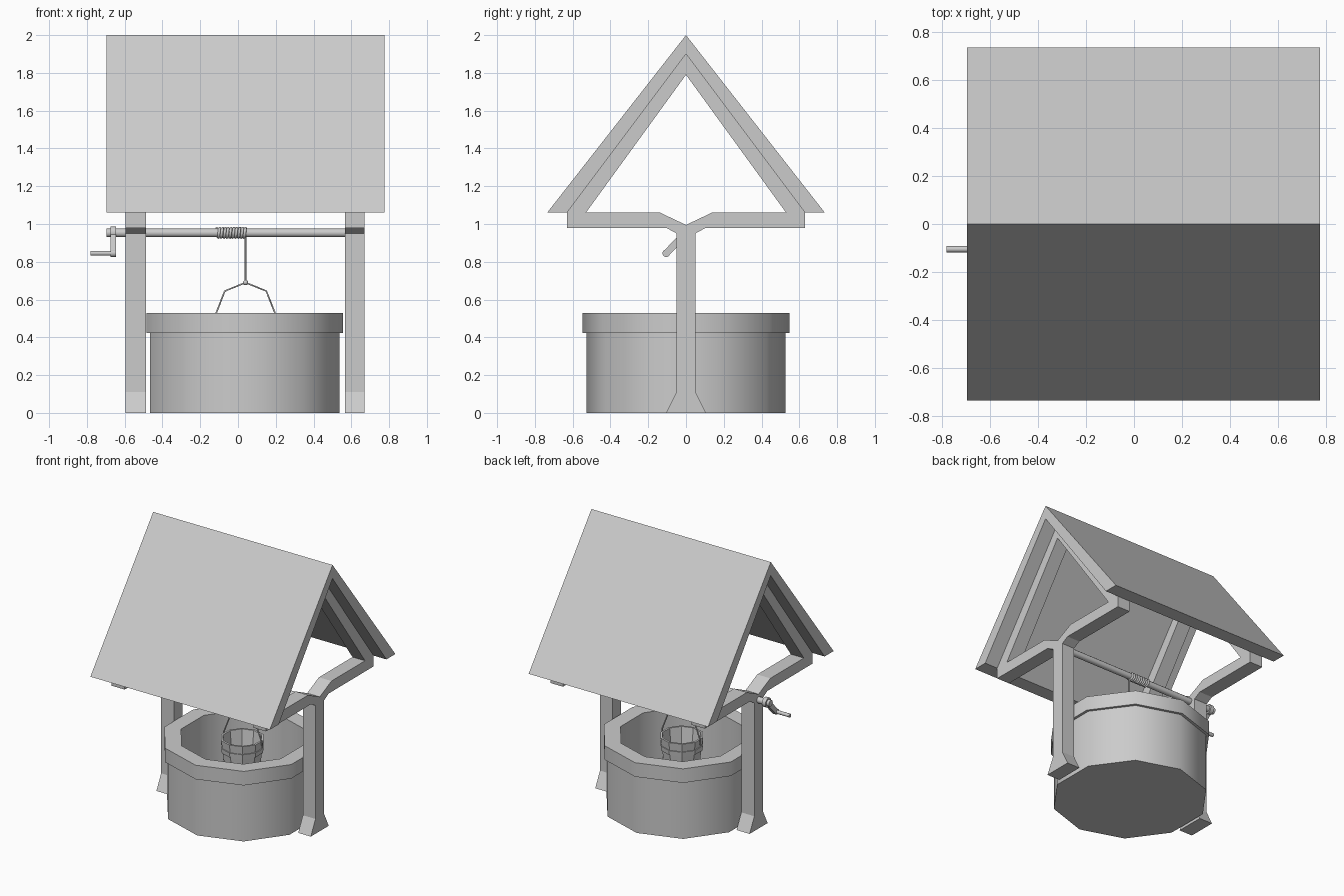
import bpy, bmesh, math
from mathutils import Vector

cube = bpy.data.objects.get("Cube")
if cube:
    bpy.data.objects.remove(cube, do_unlink=True)

grey = bpy.data.materials.new("plain grey")
grey.use_nodes = True
grey.diffuse_color = (0.6, 0.6, 0.6, 1)
bsdf = next(n for n in grey.node_tree.nodes if n.type == 'BSDF_PRINCIPLED')
bsdf.inputs["Base Color"].default_value = (0.6, 0.6, 0.6, 1)

CX = 0.035      # axis of the well and bucket
AXLE_Z = 0.953


def finish(name, bm, smooth=None):
    bmesh.ops.recalc_face_normals(bm, faces=bm.faces)
    mesh = bpy.data.meshes.new(name)
    bm.to_mesh(mesh)
    bm.free()
    obj = bpy.data.objects.new(name, mesh)
    bpy.context.collection.objects.link(obj)
    mesh.materials.append(grey)
    if smooth:
        bpy.ops.object.select_all(action='DESELECT')
        obj.select_set(True)
        bpy.context.view_layer.objects.active = obj
        bpy.ops.object.shade_smooth_by_angle(angle=math.radians(smooth))
    return obj


def mirrored_prism(name, profile, x0, x1):
    """Half profile in (y, z), extruded along x and mirrored across y = 0."""
    bm = bmesh.new()
    face = bm.faces.new([bm.verts.new((x0, y, z)) for y, z in profile])
    ext = bmesh.ops.extrude_face_region(bm, geom=[face], use_keep_orig=True)
    moved = [v for v in ext["geom"] if isinstance(v, bmesh.types.BMVert)]
    bmesh.ops.translate(bm, verts=moved, vec=(x1 - x0, 0, 0))
    inner = [f for f in bm.faces if all(abs(v.co.y) < 1e-5 for v in f.verts)]
    bmesh.ops.delete(bm, geom=inner, context='FACES_ONLY')
    obj = finish(name, bm)
    mod = obj.modifiers.new("mirror", 'MIRROR')
    mod.use_axis = (False, True, False)
    mod.use_clip = True
    return obj


def lathe(name, profile, sides, smooth=None, closed=True):
    """Turn an (r, z) profile about the well axis, corner on the y axis."""
    bm = bmesh.new()
    rings = []
    for i in range(sides):
        a = math.pi / 2 + math.tau * i / sides
        rings.append([bm.verts.new((CX + r * math.cos(a), r * math.sin(a), z))
                      for r, z in profile])
    n = len(profile)
    for i in range(sides):
        a, b = rings[i], rings[(i + 1) % sides]
        for j in range(n if closed else n - 1):
            k = (j + 1) % n
            bm.faces.new((a[j], b[j], b[k], a[k]))
    return finish(name, bm, smooth)


def rod(name, p, q, radius, sides=12):
    p, q = Vector(p), Vector(q)
    bm = bmesh.new()
    bmesh.ops.create_cone(bm, cap_ends=True, segments=sides, radius1=radius,
                          radius2=radius, depth=(q - p).length)
    bm.transform((q - p).to_track_quat('Z', 'Y').to_matrix().to_4x4())
    bmesh.ops.translate(bm, verts=bm.verts, vec=(p + q) / 2)
    return finish(name, bm, 50)


def wire(name, points, radius):
    curve = bpy.data.curves.new(name, 'CURVE')
    curve.dimensions = '3D'
    curve.bevel_depth = radius
    curve.bevel_resolution = 1
    curve.use_fill_caps = True
    spline = curve.splines.new('POLY')
    spline.points.add(len(points) - 1)
    for pt, co in zip(spline.points, points):
        pt.co = (*co, 1)
    obj = bpy.data.objects.new(name, curve)
    bpy.context.collection.objects.link(obj)
    curve.materials.append(grey)
    return obj


# Roof: two thick sloping slabs
mirrored_prism("roof", [(0, 2), (0.735, 1.06), (0.63, 1.06), (0, 1.9)],
               -0.695, 0.775)

# End frames: flared post, forked arms and rafters in one outline
frame = [(0, 0), (0.105, 0), (0.05, 0.11), (0.05, 0.95), (0.105, 0.98),
         (0.63, 0.98), (0.63, 1.06), (0, 1.9), (0, 1.79), (0.53, 1.06),
         (0.137, 1.06), (0, 0.995)]
mirrored_prism("right_frame", frame, -0.595, -0.488)
mirrored_prism("left_frame", frame, 0.567, 0.67)

# Ten-sided well: wall, overhanging rim and floor
lathe("well_wall", [(0.527, 0), (0.527, 0.45), (0.43, 0.45), (0.43, 0)], 10, 40)
lathe("well_rim", [(0.547, 0.424), (0.547, 0.528), (0.43, 0.528), (0.43, 0.424)],
      10, 40)
lathe("well_floor", [(0.43, 0), (0.43, 0.01), (0.001, 0.01), (0.001, 0)], 10)

# Axle and crank
rod("axle", (-0.695, 0, AXLE_Z), (0.6, 0, AXLE_Z), 0.023)
arm_dir = Vector((0, -0.105, -0.108))
hub = Vector((-0.66, 0, AXLE_Z))
bm = bmesh.new()
bmesh.ops.create_cube(bm, size=1)
bmesh.ops.scale(bm, verts=bm.verts, vec=(0.03, 0.036, arm_dir.length))
bm.transform(Vector((0, 0, 1)).rotation_difference(arm_dir).to_matrix().to_4x4())
bmesh.ops.translate(bm, verts=bm.verts, vec=hub + arm_dir / 2)
finish("crank_arm", bm)
rod("crank_hub", hub - Vector((0.015, 0, 0)), hub + Vector((0.015, 0, 0)), 0.035)
grip = hub + arm_dir
rod("crank_end", grip - Vector((0.015, 0, 0)), grip + Vector((0.015, 0, 0)), 0.02)
rod("crank_grip", grip - Vector((0.12, 0, 0)), grip, 0.013)

# Rope wound on the axle and hanging down to a knot
turns, steps = 10, 12
coil = []
for i in range(turns * steps + 1):
    t = i / steps
    a = math.tau * t
    coil.append((-0.112 + 0.0152 * t, 0.024 * math.sin(a),
                 AXLE_Z + 0.024 * math.cos(a)))
wire("rope_coil", coil, 0.008)
wire("rope", [(0.04, 0, AXLE_Z - 0.02), (0.04, 0, 0.69)], 0.005)
bm = bmesh.new()
bmesh.ops.create_icosphere(bm, subdivisions=2, radius=0.014)
bmesh.ops.translate(bm, verts=bm.verts, vec=(0.04, 0, 0.69))
finish("rope_knot", bm, 60)

# Bucket handle
half = [(0.158, 0.49), (0.155, 0.53), (0.11, 0.645), (0, 0.69)]
path = [(0.04 - x, 0, z) for x, z in half]
path += [(0.04 + x, 0, z) for x, z in reversed(half[:-1])]
wire("bucket_handle", path, 0.005)

# Bucket: tapered open tub with two hoops
lathe("bucket", [(0.001, 0.27), (0.118, 0.27), (0.15, 0.525), (0.135, 0.525),
                 (0.105, 0.29), (0.001, 0.29)], 10, closed=False)
for name, z, r in (("upper_hoop", 0.43, 0.139), ("lower_hoop", 0.31, 0.124)):
    lathe(name, [(r - 0.01, z), (r + 0.006, z), (r + 0.01, z + 0.035),
                 (r - 0.006, z + 0.035)], 10)
